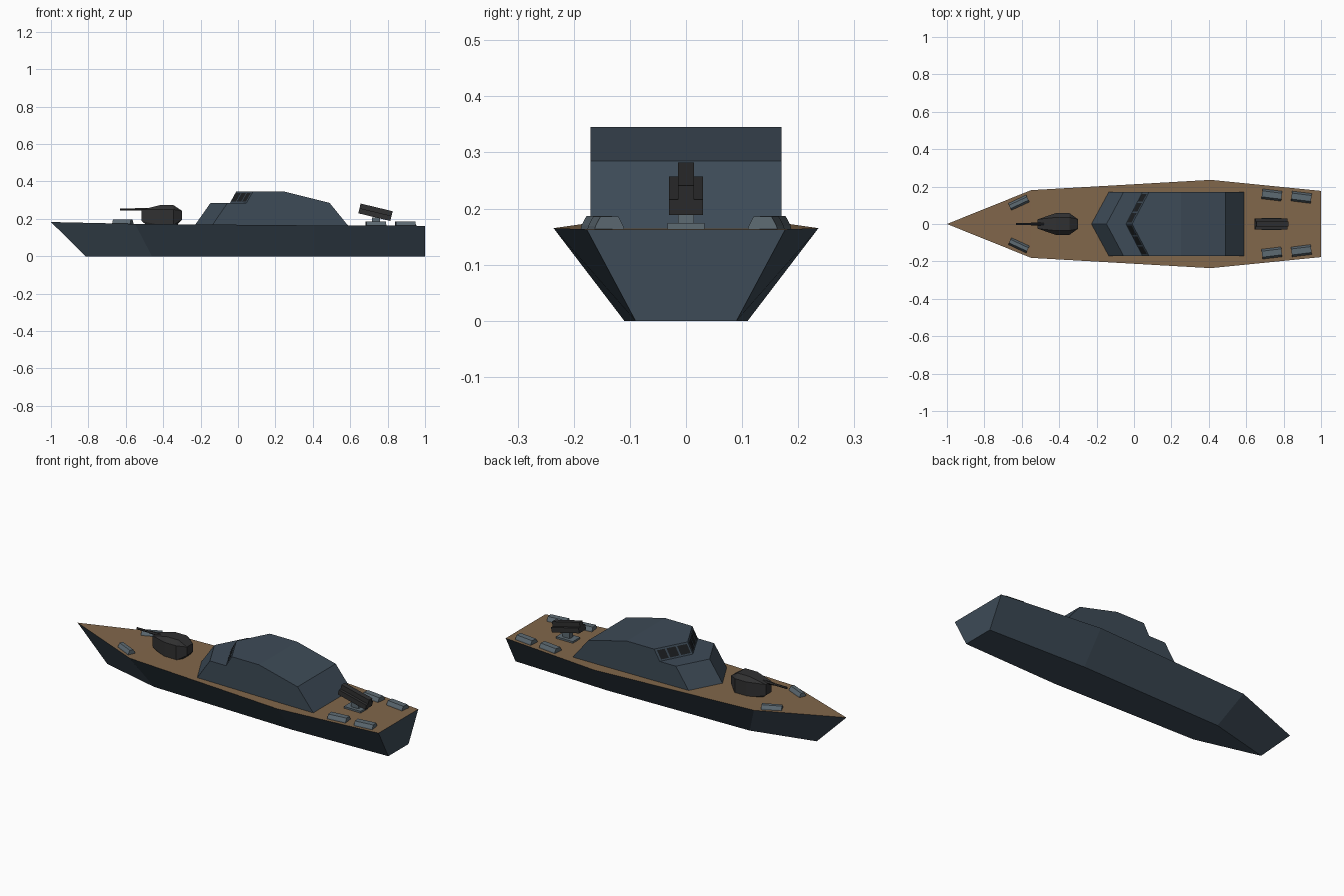
import bpy, bmesh, math
from mathutils import Vector, Matrix

if "Cube" in bpy.data.objects:
    bpy.data.objects.remove(bpy.data.objects["Cube"])


def material(name, rgb):
    m = bpy.data.materials.new(name)
    m.diffuse_color = (*rgb, 1)
    m.use_nodes = True
    m.node_tree.nodes["Principled BSDF"].inputs["Base Color"].default_value = m.diffuse_color
    return m


STEEL = material("steel_blue", (0.047, 0.07, 0.095))
WOOD = material("deck_brown", (0.22, 0.135, 0.07))
DARK = material("gunmetal", (0.03, 0.03, 0.031))
GLASS = material("dark_glass", (0.012, 0.014, 0.016))
LOCKER = material("locker_grey", (0.11, 0.145, 0.17))


def finish(name, bm, mat):
    bmesh.ops.remove_doubles(bm, verts=bm.verts, dist=1e-5)
    bmesh.ops.recalc_face_normals(bm, faces=bm.faces)
    me = bpy.data.meshes.new(name)
    bm.to_mesh(me)
    bm.free()
    me.materials.append(mat)
    ob = bpy.data.objects.new(name, me)
    bpy.context.collection.objects.link(ob)
    return ob


def poly(bm, pts):
    return bm.faces.new([bm.verts.new(p) for p in pts])


def convex(name, pts, mat, matrix=Matrix()):
    bm = bmesh.new()
    for p in pts:
        bm.verts.new(matrix @ Vector(p))
    res = bmesh.ops.convex_hull(bm, input=bm.verts)
    junk = [v for v in res["geom_interior"] if isinstance(v, bmesh.types.BMVert)]
    bmesh.ops.delete(bm, geom=junk, context="VERTS")
    bmesh.ops.dissolve_limit(bm, angle_limit=0.01, verts=bm.verts, edges=bm.edges)
    return finish(name, bm, mat)


def box(name, size, loc, mat, tilt=0, offset=(0, 0, 0)):
    m = Matrix.Translation(loc) @ Matrix.Rotation(tilt, 4, "Y") @ Matrix.Translation(offset)
    pts = [(a * size[0] / 2, b * size[1] / 2, c * size[2] / 2)
           for a in (-1, 1) for b in (-1, 1) for c in (-1, 1)]
    return convex(name, pts, mat, m)


# Hull: deck edge and keel edge stations from bow to stern
rim = [(-1, 0, .183), (-.55, .181, .173), (.41, .236, .165), (1, .177, .163)]
keel = [(-.815, 0, 0), (-.46, .09, 0), (.41, .11, 0), (1, .09, 0)]


def flip(p):
    return (p[0], -p[1], p[2])


def span(bm, edge):
    for a, b in zip(edge, edge[1:]):
        pts = [a, b, flip(b)]
        if a[1]:
            pts.append(flip(a))
        poly(bm, pts)


bm = bmesh.new()
for i in range(3):
    quad = [rim[i], rim[i + 1], keel[i + 1], keel[i]]
    poly(bm, quad)
    poly(bm, [flip(p) for p in quad])
poly(bm, [rim[3], flip(rim[3]), flip(keel[3]), keel[3]])
span(bm, keel)
finish("hull", bm, STEEL)

# Deck planking
bm = bmesh.new()
span(bm, rim)
deck = finish("deck", bm, WOOD)
if deck.data.polygons[0].normal.z < 0:
    deck.data.flip_normals()

# Cabin: profile rows of (x at centre, x at side, z), swept-back front
W = .17
rows = [(-.23, -.137, .167), (-.147, -.056, .285), (-.043, .045, .285), (-.01, .08, .345),
        (.25, .25, .345), (.49, .49, .285), (.59, .59, .162)]
bm = bmesh.new()
for s in (-1, 1):
    for (c0, e0, z0), (c1, e1, z1) in zip(rows, rows[1:] + rows[:1]):
        poly(bm, [(c0, 0, z0), (e0, s * W, z0), (e1, s * W, z1), (c1, 0, z1)])
    poly(bm, [(e, s * W, z) for c, e, z in rows])
finish("cabin", bm, STEEL)

# Windscreen panes laid on the two angled faces
bm = bmesh.new()
for s in (-1, 1):
    a, b = Vector((-.043, 0, .285)), Vector((.045, s * W, .285))
    c, d = Vector((-.01, 0, .345)), Vector((.08, s * W, .345))
    n = (b - a).cross(c - a).normalized()
    n *= -1 if n.x > 0 else 1
    for u0, u1 in ((.05, .34), (.39, .66), (.71, .94)):
        pts = [a.lerp(b, u).lerp(c.lerp(d, u), v) + n * .002
               for u, v in ((u0, .12), (u1, .12), (u1, .86), (u0, .86))]
        f = poly(bm, pts)
finish("windscreen_panes", bm, GLASS)

# Bow gun turret and barrel
half = [(-.515, .025, .188), (-.515, .025, .249), (-.49, .025, .168), (-.42, .035, .273),
        (-.345, .035, .273), (-.418, .058, .168), (-.418, .058, .25), (-.345, .058, .168),
        (-.345, .058, .25), (-.30, .026, .195), (-.30, .026, .243), (-.325, .026, .168)]
convex("gun_turret", half + [flip(p) for p in half], DARK)


def barrel(name, x0, x1, r):
    ring = [(r * math.cos(i * math.pi / 3), r * math.sin(i * math.pi / 3)) for i in range(6)]
    convex(name, [(x, y, .251 + z) for x in (x0, x1) for y, z in ring], DARK)


barrel("gun_barrel", -.63, -.48, .006)
barrel("barrel_sleeve", -.55, -.48, .008)

# Stern launcher on its pedestal
box("launcher_base", (.105, .066, .012), (.735, 0, .168), LOCKER)
box("launcher_stem", (.045, .028, .04), (.738, 0, .188), LOCKER)
TILT = math.radians(13.5)
CENTRE = (.735, 0, .235)
for s in (-1, 1):
    box("launcher_lower_tube", (.176, .03, .028), CENTRE, DARK, TILT, (0, s * .015, -.0125))
box("launcher_upper_tube", (.176, .029, .027), CENTRE, DARK, TILT, (0, 0, .0135))

# Deck lockers: trapezoid prisms, mirrored port and starboard
for x, y, z, ang, wid in ((-.616, .114, .172, 25, .042), (.737, .155, .162, -7, .054),
                          (.895, .143, .161, -7, .054)):
    for s in (-1, 1):
        m = Matrix.Translation((x, s * y, z)) @ Matrix.Rotation(math.radians(s * ang), 4, "Z")
        pts = [(a * .053, b * w, h) for a in (-1, 1) for b in (-1, 1)
               for w, h in ((wid / 2, 0), (wid / 2 - .002, .008), (wid / 2 - .011, .025))]
        convex("deck_locker", pts, LOCKER, m)
